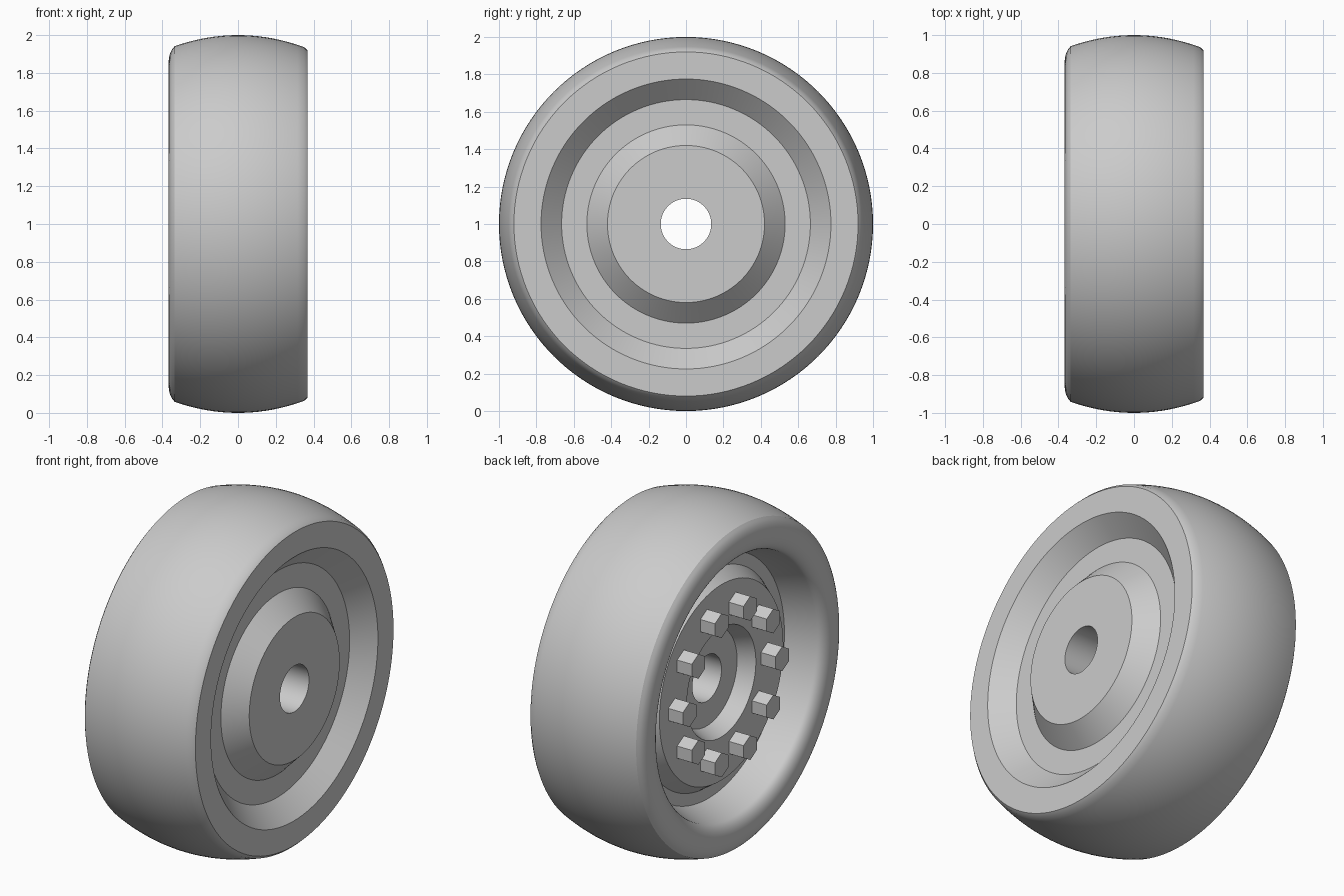
import bpy, bmesh, math
from mathutils import Matrix, Vector

cube = bpy.data.objects.get("Cube")
if cube:
    bpy.data.objects.remove(cube)

grey = bpy.data.materials.new("plain grey")
grey.use_nodes = True
colour = (0.6, 0.6, 0.6, 1)
grey.diffuse_color = colour
grey.node_tree.nodes["Principled BSDF"].inputs["Base Color"].default_value = colour

CENTRE = Vector((0, 0, 1))
SIDE = 0.367
SEGMENTS = 128


def finish(name, bm, smooth=True):
    bmesh.ops.recalc_face_normals(bm, faces=bm.faces)
    mesh = bpy.data.meshes.new(name)
    bm.to_mesh(mesh)
    bm.free()
    obj = bpy.data.objects.new(name, mesh)
    bpy.context.collection.objects.link(obj)
    mesh.materials.append(grey)
    if smooth:
        bpy.ops.object.select_all(action="DESELECT")
        obj.select_set(True)
        bpy.context.view_layer.objects.active = obj
        bpy.ops.object.shade_smooth_by_angle(angle=math.radians(28))
    return obj


def lathe(name, profile):
    """Revolve a closed (x, radius) outline about the axle."""
    bm = bmesh.new()
    verts = [bm.verts.new((x, 0, 1 + r)) for x, r in profile]
    edges = [bm.edges.new((a, b)) for a, b in zip(verts, verts[1:] + verts[:1])]
    bmesh.ops.spin(bm, geom=verts + edges, cent=CENTRE, axis=(1, 0, 0),
                   angle=math.tau, steps=SEGMENTS, use_merge=True)
    bmesh.ops.remove_doubles(bm, verts=bm.verts, dist=1e-5)
    return finish(name, bm)


def arc(cx, cr, rx, rr, start, end, steps=8):
    angles = [math.radians(start + (end - start) * i / steps) for i in range(steps + 1)]
    return [(cx + rx * math.cos(a), cr + rr * math.sin(a)) for a in angles]


# Wheel body: crowned tread, rounded rear lip, deep rear well and dished front
tread = [(x, 1 - 0.06 * (x / 0.34) ** 2)
         for x in (-0.335 + 0.685 * i / 20 for i in range(21))]
front = [(SIDE, 0.92), (SIDE, 0.775), (0.26, 0.665), (0.26, 0.53),
         (SIDE, 0.42), (SIDE, 0.135)]
hub_back = [(-0.136, 0.135), (-0.136, 0.28), (-0.23, 0.32), (-0.23, 0.575),
            (-0.15, 0.63), (-0.15, 0.70)]
inner_lip = arc(-0.307, 0.84, 0.06, 0.085, 270, 180)
outer_lip = arc(-0.307, 0.86, 0.06, 0.09, 180, 120)[:-1]
lathe("wheel_body", tread + front + hub_back + inner_lip + outer_lip)

# Ring of hexagonal nuts on the rear of the hub
NUTS = 10
for i in range(NUTS):
    a = math.tau * i / NUTS
    bm = bmesh.new()
    bmesh.ops.create_cone(bm, cap_ends=True, segments=6, radius1=0.072,
                          radius2=0.072, depth=0.1)
    turn = Matrix.Rotation(math.pi / 2, 4, "X") @ Matrix.Rotation(math.pi / 2, 4, "Y")
    place = Matrix.Translation((-0.275, 0.43 * math.cos(a), 1 + 0.43 * math.sin(a)))
    bmesh.ops.transform(bm, matrix=place @ turn, verts=bm.verts)
    finish(f"hub_nut_{i + 1}", bm, smooth=False)
